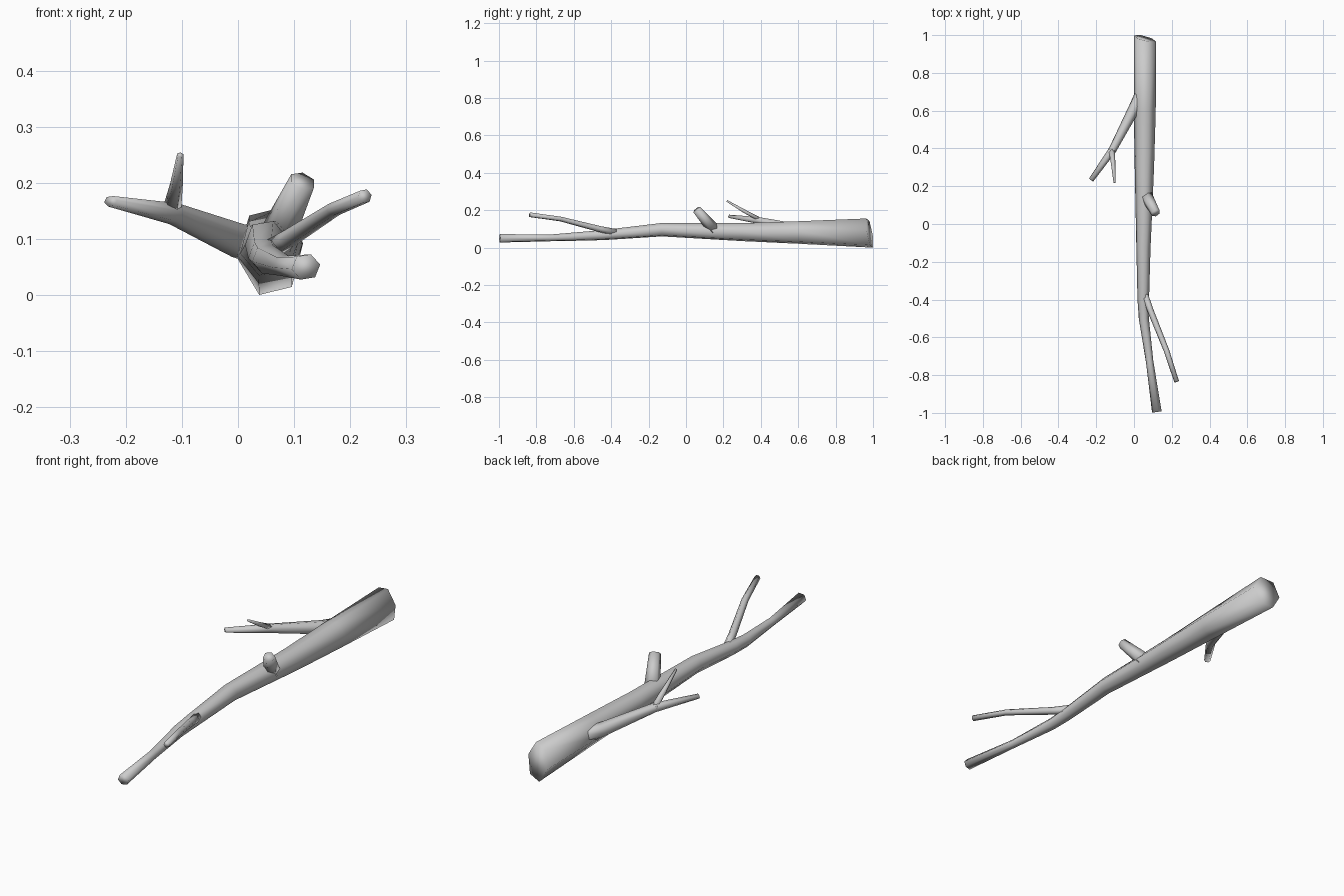
import bpy, bmesh, math
from mathutils import Vector


def limb(name, path, sides=6, phase=10, cut=(0, 0)):
    """Tapered tube; path rows are x, y, z, half width, half height. cut slants the first end."""
    pts = [Vector(p[:3]) for p in path]
    bm = bmesh.new()
    rings = []
    for i, p in enumerate(path):
        ahead = (pts[min(i + 1, len(pts) - 1)] - pts[i]).normalized()
        behind = (pts[i] - pts[max(i - 1, 0)]).normalized()
        t = (ahead + behind).normalized()
        u = Vector((0, 0, 1)).cross(t).normalized()
        v = t.cross(u)
        ring = []
        for k in range(sides):
            a = math.radians(phase) + math.tau * k / sides
            off = u * (p[3] * math.cos(a)) + v * (p[4] * math.sin(a))
            if i == 0:
                off.y -= cut[0] * off.x + cut[1] * off.z
            ring.append(bm.verts.new(pts[i] + off))
        rings.append(ring)
    for a, b in zip(rings, rings[1:]):
        for k in range(sides):
            n = (k + 1) % sides
            bm.faces.new((a[k], a[n], b[n], b[k]))
    bm.faces.new(rings[0])
    bm.faces.new(rings[-1])
    bmesh.ops.recalc_face_normals(bm, faces=bm.faces)
    for f in bm.faces:
        f.smooth = True
    mesh = bpy.data.meshes.new(name)
    bm.to_mesh(mesh)
    bm.free()
    ob = bpy.data.objects.new(name, mesh)
    bpy.context.collection.objects.link(ob)
    return ob


# Main stem, thick sawn end at the back, thin end at the front
limb("main_stem", [
    (0.058, 0.982, 0.078, 0.059, 0.083),
    (0.057, 0.60, 0.081, 0.059, 0.064),
    (0.055, 0.30, 0.083, 0.052, 0.051),
    (0.050, -0.13, 0.096, 0.038, 0.038),
    (0.049, -0.40, 0.071, 0.031, 0.030),
    (0.052, -0.50, 0.064, 0.027, 0.027),
    (0.083, -0.73, 0.052, 0.020, 0.019),
    (0.121, -0.995, 0.050, 0.026, 0.024),
], cut=(0.25, 0.17))

# Long side branch and the twig growing from it
limb("left_branch", [
    (0.050, 0.71, 0.085, 0.036, 0.036),
    (0.000, 0.61, 0.097, 0.031, 0.031),
    (-0.115, 0.39, 0.145, 0.021, 0.020),
    (-0.227, 0.233, 0.167, 0.014, 0.010),
])
limb("left_twig", [
    (-0.119, 0.40, 0.147, 0.018, 0.012),
    (-0.110, 0.31, 0.195, 0.012, 0.010),
    (-0.103, 0.218, 0.250, 0.006, 0.005),
], sides=5)

# Broken stub on top
limb("broken_stub", [
    (0.065, 0.15, 0.095, 0.034, 0.034),
    (0.115, 0.058, 0.203, 0.025, 0.023),
])

# Forked branch near the thin end
limb("right_branch", [
    (0.052, -0.36, 0.078, 0.018, 0.020),
    (0.088, -0.46, 0.099, 0.017, 0.017),
    (0.172, -0.67, 0.153, 0.015, 0.013),
    (0.226, -0.835, 0.176, 0.013, 0.013),
])
